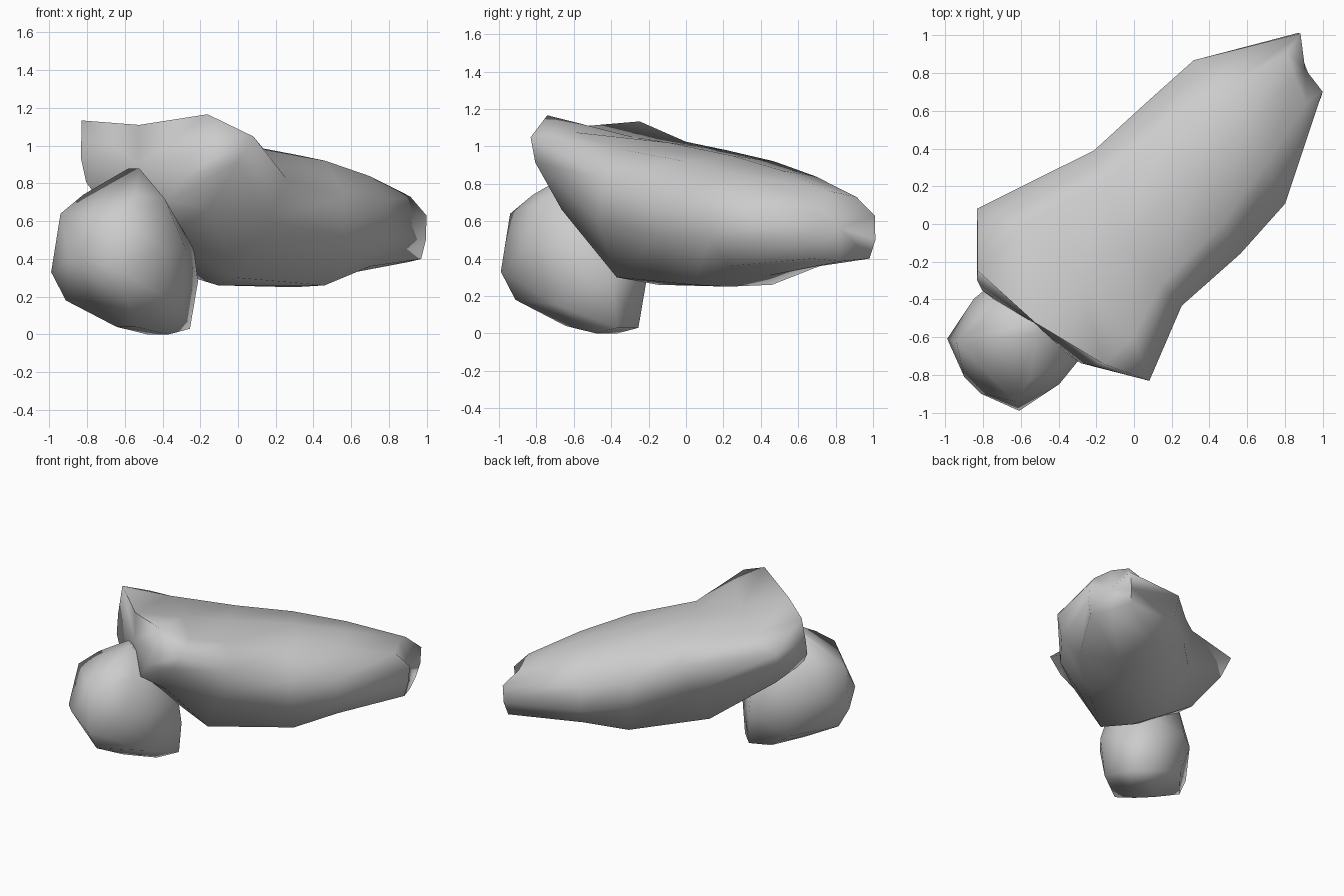
import bpy
import bmesh
from math import radians
from mathutils import Matrix

default_cube = bpy.data.objects.get("Cube")
if default_cube:
    bpy.data.objects.remove(default_cube, do_unlink=True)

# One plain stone colour for everything
stone = bpy.data.materials.new("stone_grey")
stone.use_nodes = True
stone.diffuse_color = (0.6, 0.6, 0.6, 1)
stone.node_tree.nodes["Principled BSDF"].inputs["Base Color"].default_value = (0.6, 0.6, 0.6, 1)

# Parts are modelled along x, then turned onto the diagonal
TURN = Matrix.Rotation(radians(45), 3, "Z")


def finish(name, bm):
    """Turn the mesh onto the diagonal, make the object and shade it smooth."""
    bmesh.ops.recalc_face_normals(bm, faces=bm.faces)
    bmesh.ops.transform(bm, matrix=TURN.to_4x4(), verts=bm.verts)
    mesh = bpy.data.meshes.new(name)
    bm.to_mesh(mesh)
    bm.free()
    mesh.materials.append(stone)
    obj = bpy.data.objects.new(name, mesh)
    bpy.context.collection.objects.link(obj)
    bpy.ops.object.select_all(action="DESELECT")
    obj.select_set(True)
    bpy.context.view_layer.objects.active = obj
    bpy.ops.object.shade_smooth_by_angle(angle=radians(95))
    return obj


def loft(name, rings):
    """Join mirrored half sections, listed from top to bottom, into a closed body.

    Each section has a sideways shift, a skew that swings it about the vertical
    and a tilt that raises its right side."""
    bm = bmesh.new()
    loops = []
    for shift, skew, tilt, half in rings:
        outline = half + [(u, -v, z) for u, v, z in half[-2:0:-1]]
        loops.append([bm.verts.new((u + skew * v, v + shift, z - tilt * v))
                      for u, v, z in outline])
    count = len(loops[0])
    for front, back in zip(loops, loops[1:]):
        for i in range(count):
            j = (i + 1) % count
            bm.faces.new((front[i], front[j], back[j], back[i]))
    for end in (loops[0], loops[-1]):
        centre = sum((vert.co for vert in end), end[0].co * 0) / count
        hub = bm.verts.new(centre)
        for i in range(count):
            bm.faces.new((end[i], end[(i + 1) % count], hub))
    return finish(name, bm)


def mirrored_hull(name, points):
    """Wrap a faceted lump around points mirrored from side to side."""
    bm = bmesh.new()
    for u, v, z in points:
        for side in (1, -1):
            bm.verts.new((u, side * v, z))
    result = bmesh.ops.convex_hull(bm, input=bm.verts)
    loose = [g for g in result["geom_interior"] if isinstance(g, bmesh.types.BMVert)]
    bmesh.ops.delete(bm, geom=loose, context="VERTS")
    return finish(name, bm)


# Long body: chest, shoulders, waist, belly, hips, blunt tail
chest = [(-.74, 0, 1.11), (-.7, .41, 1.15), (-.74, .38, .95), (-.77, .32, .82),
         (-.77, .22, .7), (-.74, 0, .64)]
shoulders = [(-.4, 0, 1.05), (-.42, .42, 1.05), (-.53, .645, 1.01), (-.57, .57, .88),
             (-.58, .36, .64), (-.58, 0, .5)]
waist = [(-.1, 0, 1.02), (-.05, .3, .98), (0, .455, .83), (-.1, .42, .6),
         (-.2, .23, .3), (-.18, 0, .26)]
belly = [(.4, 0, .95), (.38, .28, .92), (.38, .46, .73), (.38, .45, .52),
         (.4, .25, .26), (.37, 0, .25)]
hips = [(.78, 0, .87), (.76, .22, .84), (.74, .44, .71), (.73, .41, .51),
        (.72, .28, .36), (.68, 0, .31)]
tail = [(1.15, 0, .76), (1.16, .13, .73), (1.27, .15, .63), (1.26, .16, .5),
        (1.23, .15, .4), (1.23, 0, .385)]
loft("body", [(0, -.15, .04, chest), (0, 0, .06, shoulders), (-.03, .28, 0, waist),
              (-.05, .2, 0, belly), (-.05, .22, 0, hips), (-.06, .45, 0, tail)])

# Rounded head slung low in front of the chest
mirrored_hull("head", [
    (-.78, .04, .88), (-.97, .19, .74), (-1.11, .22, .64), (-1.21, .06, .4),
    (-1.13, .27, .33), (-1.06, .23, .18), (-.84, .07, .04), (-.6, .08, 0),
    (-.44, .08, .03), (-.43, .13, .28), (-.45, .12, .45), (-.69, .3, .45),
    (-.88, .32, .46), (-.8, .25, .72), (-.7, .27, .15),
])
